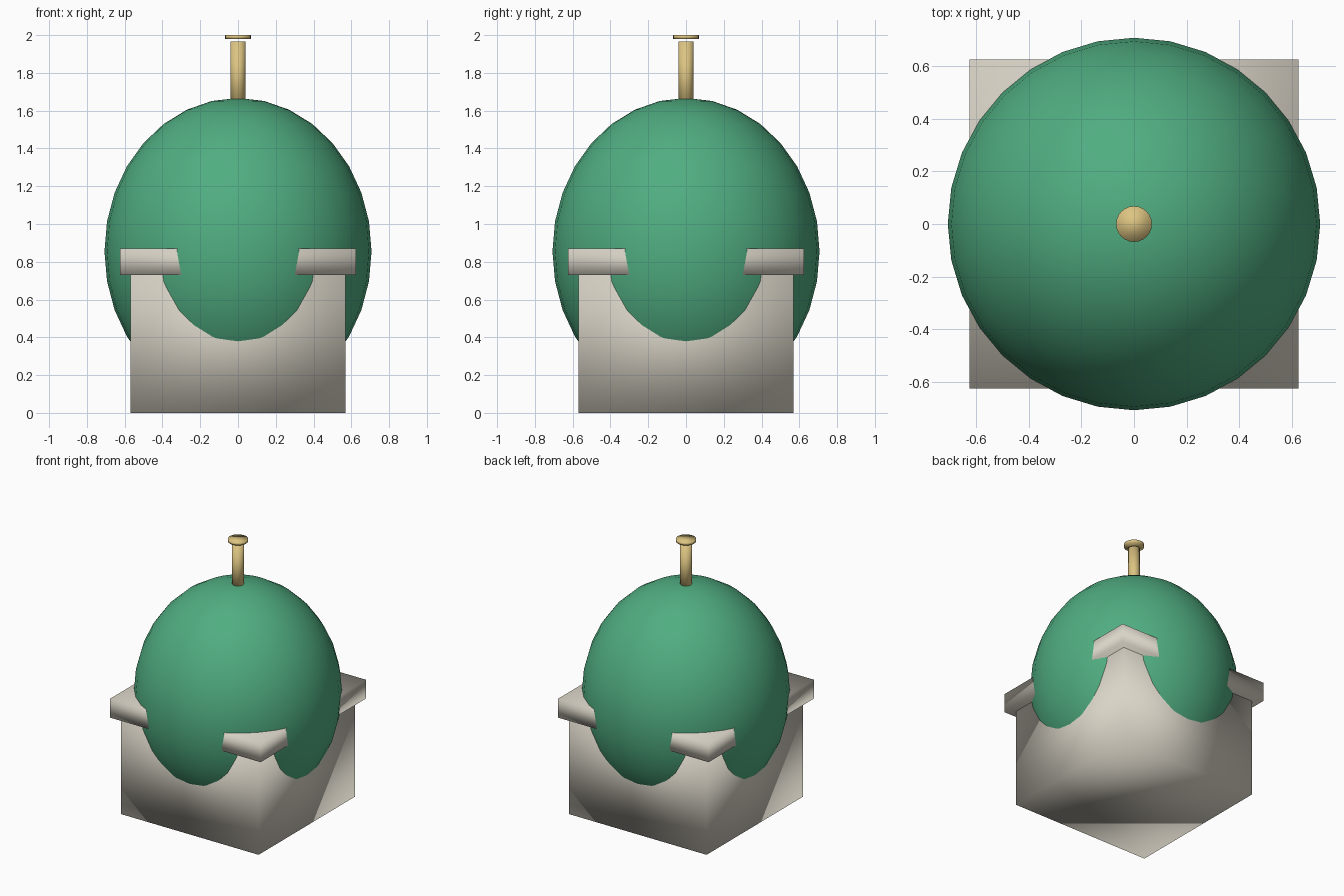
import bpy

if "Cube" in bpy.data.objects:
    bpy.data.objects.remove(bpy.data.objects["Cube"], do_unlink=True)


def material(name, rgb):
    m = bpy.data.materials.new(name)
    m.use_nodes = True
    m.diffuse_color = (*rgb, 1)
    m.node_tree.nodes["Principled BSDF"].inputs["Base Color"].default_value = (*rgb, 1)
    return m


stone = material("pale stone", (0.70, 0.66, 0.57))
green = material("dome green", (0.08, 0.42, 0.22))
gold = material("brass", (0.72, 0.55, 0.22))


def finish(name, mat):
    ob = bpy.context.object
    ob.name = name
    ob.data.materials.append(mat)
    bpy.ops.object.transform_apply(location=False, rotation=False, scale=True)
    bpy.ops.object.shade_smooth()
    return ob


def box(name, half, low, high, mat):
    bpy.ops.mesh.primitive_cube_add(size=2, location=(0, 0, (low + high) / 2))
    bpy.context.object.scale = (half, half, (high - low) / 2)
    return finish(name, mat)


def cylinder(name, radius, low, high, mat):
    bpy.ops.mesh.primitive_cylinder_add(vertices=24, radius=radius, depth=high - low,
                                        location=(0, 0, (low + high) / 2))
    return finish(name, mat)


# Square base with softly shaded walls and an overhanging cornice
box("base_walls", 0.57, 0, 0.80, stone)
box("cornice", 0.625, 0.73, 0.87, stone)

# Tall dome bulging through the walls
bpy.ops.mesh.primitive_uv_sphere_add(segments=32, ring_count=16, radius=1,
                                     location=(0, 0, 0.855))
bpy.context.object.scale = (0.707, 0.707, 0.812)
finish("dome", green)

# Finial: stem with a thin cap floating just above it
cylinder("finial_stem", 0.04, 1.60, 1.965, gold)
cylinder("finial_cap", 0.068, 1.98, 2.0, gold)
